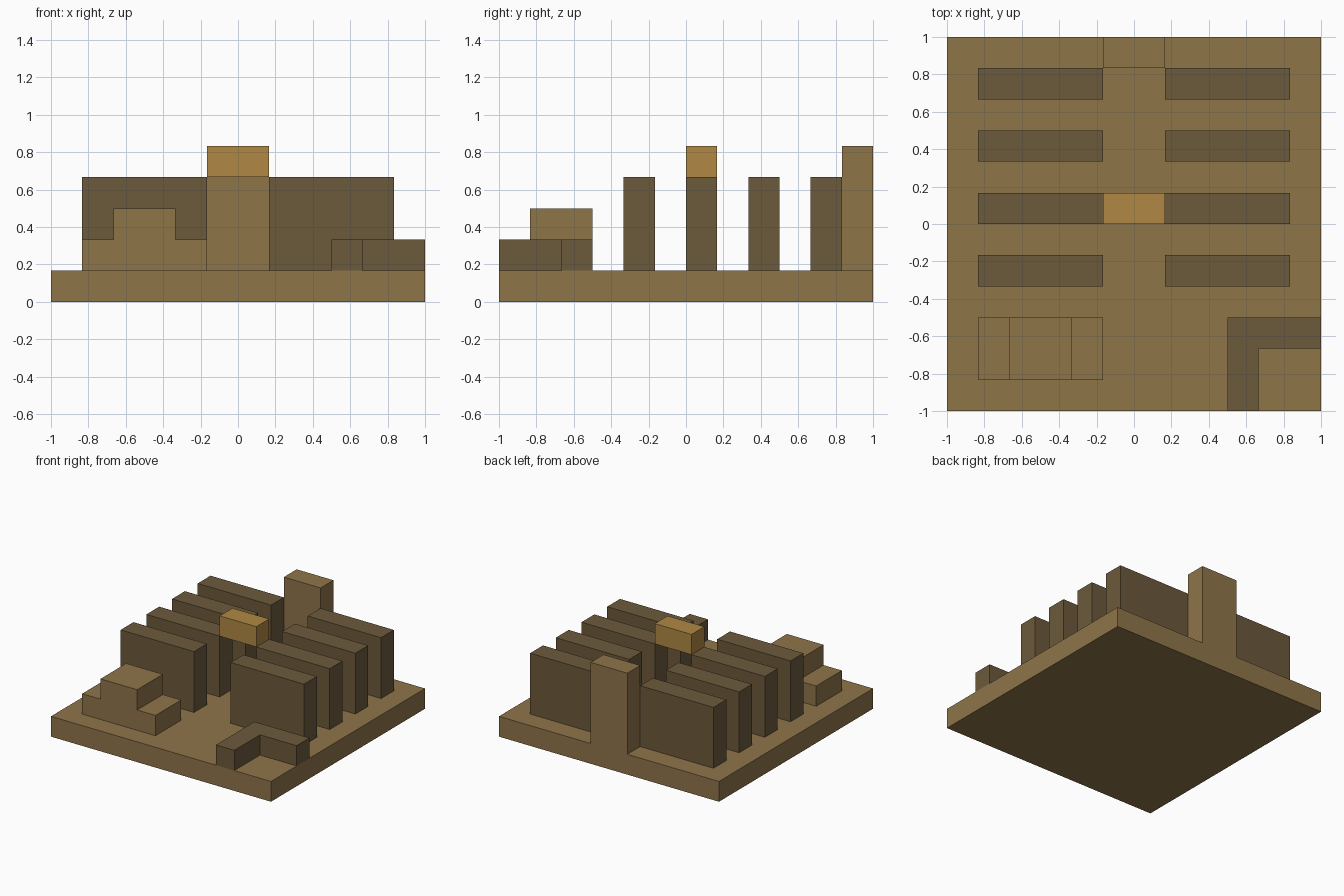
import bpy
import bmesh

U = 1 / 6  # grid module

if "Cube" in bpy.data.objects:
    bpy.data.objects.remove(bpy.data.objects["Cube"], do_unlink=True)


def material(name, rgb):
    def linear(c):
        c /= 255
        return c / 12.92 if c <= 0.04045 else ((c + 0.055) / 1.055) ** 2.4
    color = [linear(c) for c in rgb] + [1]
    mat = bpy.data.materials.new(name)
    mat.use_nodes = True
    mat.diffuse_color = color
    mat.node_tree.nodes["Principled BSDF"].inputs["Base Color"].default_value = color
    return mat


def prism(name, outline, low, high, mat, upright=False):
    """Extrude an outline (in modules) along z, or along y when upright."""
    bm = bmesh.new()
    verts = [bm.verts.new((a * U, low * U, b * U) if upright else (a * U, b * U, low * U))
             for a, b in outline]
    face = bm.faces.new(verts)
    grown = bmesh.ops.extrude_face_region(bm, geom=[face])["geom"]
    step = (high - low) * U
    bmesh.ops.translate(bm, vec=(0, step, 0) if upright else (0, 0, step),
                        verts=[g for g in grown if isinstance(g, bmesh.types.BMVert)])
    bmesh.ops.recalc_face_normals(bm, faces=bm.faces)
    mesh = bpy.data.meshes.new(name)
    bm.to_mesh(mesh)
    bm.free()
    mesh.materials.append(mat)
    obj = bpy.data.objects.new(name, mesh)
    bpy.context.collection.objects.link(obj)
    return obj


def box(name, x, y, z, mat):
    outline = [(x[0], y[0]), (x[1], y[0]), (x[1], y[1]), (x[0], y[1])]
    return prism(name, outline, z[0], z[1], mat)


tan = material("tan_wood", (143, 117, 73))
brown = material("dark_brown_wood", (108, 90, 60))
amber = material("amber", (176, 136, 68))

# Floor slab and back pillar
box("floor", (-6, 6), (-6, 6), (0, 1), tan)
box("back_pillar", (-1, 1), (5, 6), (1, 5), tan)

# Two columns of tall shelves with an aisle between
for row, y in enumerate((-2, 0, 2, 4), start=1):
    box(f"right_shelf_{row}", (-5, -1), (y, y + 1), (1, 4), brown)
    box(f"left_shelf_{row}", (1, 5), (y, y + 1), (1, 4), brown)

# Lamp block above the aisle
box("lamp", (-1, 1), (0, 1), (4, 5), amber)

# Stepped desk
prism("desk", [(-5, 1), (-1, 1), (-1, 2), (-2, 2), (-2, 3), (-4, 3), (-4, 2), (-5, 2)],
      -5, -3, tan, upright=True)

# Corner counter
prism("corner_counter", [(3, -6), (4, -6), (4, -4), (6, -4), (6, -3), (3, -3)],
      1, 2, brown)
